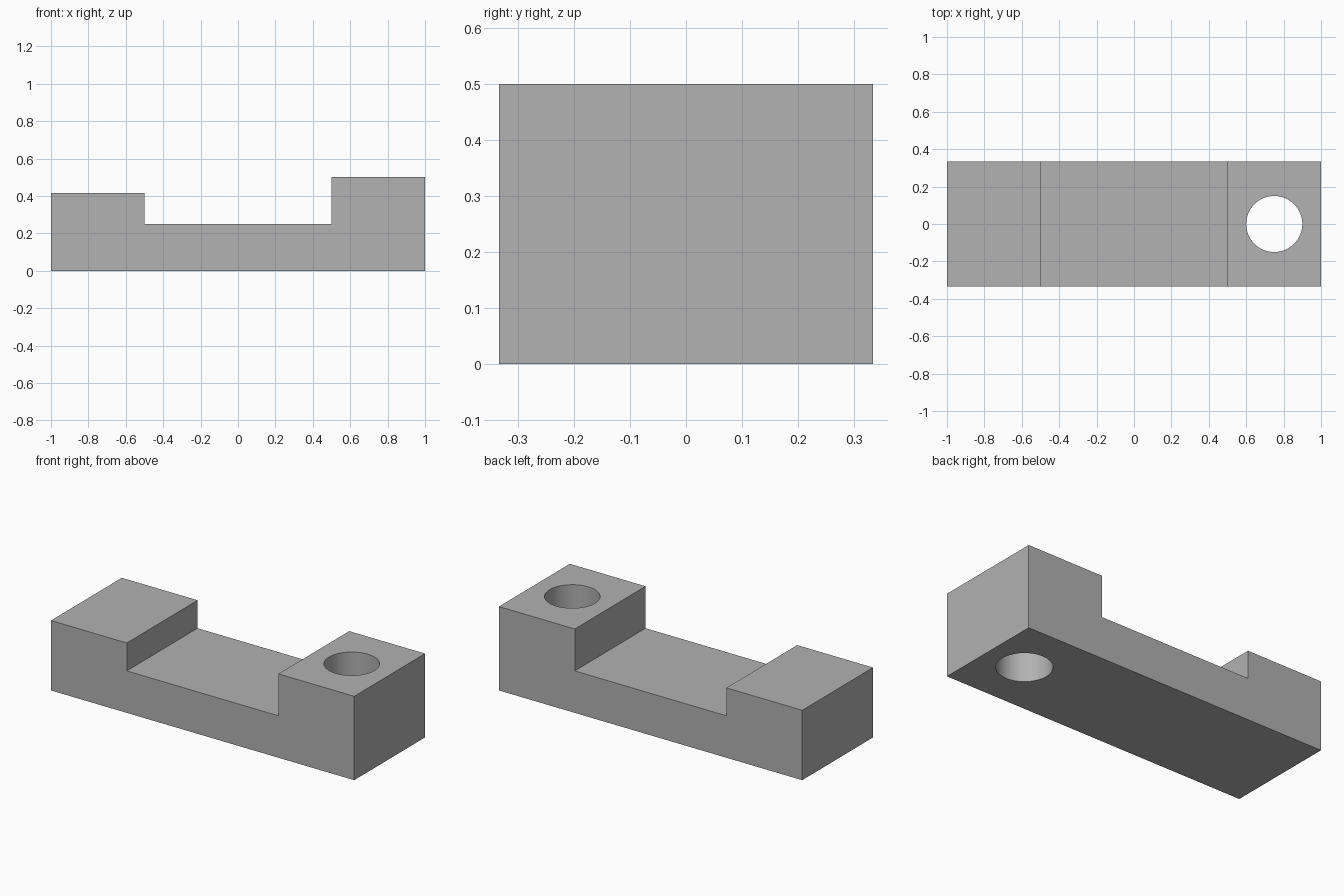
import bpy
import bmesh
import math

cube = bpy.data.objects.get("Cube")
if cube:
    bpy.data.objects.remove(cube, do_unlink=True)

GREY = (0.445, 0.445, 0.445, 1.0)
HALF_DEPTH = 1 / 3

mat = bpy.data.materials.new("plain_grey")
mat.use_nodes = True
mat.diffuse_color = GREY
mat.node_tree.nodes["Principled BSDF"].inputs["Base Color"].default_value = GREY


def add_object(name, bm):
    bmesh.ops.recalc_face_normals(bm, faces=bm.faces)
    mesh = bpy.data.meshes.new(name)
    bm.to_mesh(mesh)
    bm.free()
    obj = bpy.data.objects.new(name, mesh)
    bpy.context.collection.objects.link(obj)
    mesh.materials.append(mat)
    return obj


# Stepped block: side profile extruded through the depth
profile = [(-1, 0), (1, 0), (1, 0.5), (0.5, 0.5), (0.5, 0.25),
           (-0.5, 0.25), (-0.5, 5 / 12), (-1, 5 / 12)]
bm = bmesh.new()
face = bm.faces.new([bm.verts.new((x, -HALF_DEPTH, z)) for x, z in profile])
extruded = bmesh.ops.extrude_face_region(bm, geom=[face])["geom"]
bmesh.ops.translate(bm, vec=(0, 2 * HALF_DEPTH, 0),
                    verts=[g for g in extruded if isinstance(g, bmesh.types.BMVert)])
# Extrusion keeps the source cap, which closes the front
block = add_object("stepped_block", bm)

# Round through hole in the taller end
bm = bmesh.new()
bmesh.ops.create_cone(bm, cap_ends=True, segments=64, radius1=0.15, radius2=0.15, depth=1.5)
bmesh.ops.translate(bm, vec=(0.75, 0, 0.25), verts=bm.verts)
cutter = add_object("hole_cutter", bm)
cutter.hide_render = True

cut = block.modifiers.new("through_hole", "BOOLEAN")
cut.operation = "DIFFERENCE"
cut.solver = "EXACT"
cut.object = cutter

# Apply the cut and drop the cutter
bpy.ops.object.select_all(action="DESELECT")
bpy.context.view_layer.objects.active = block
block.select_set(True)
bpy.ops.object.modifier_apply(modifier=cut.name)
bpy.data.objects.remove(cutter, do_unlink=True)
bpy.ops.object.shade_smooth_by_angle(angle=math.radians(30))
